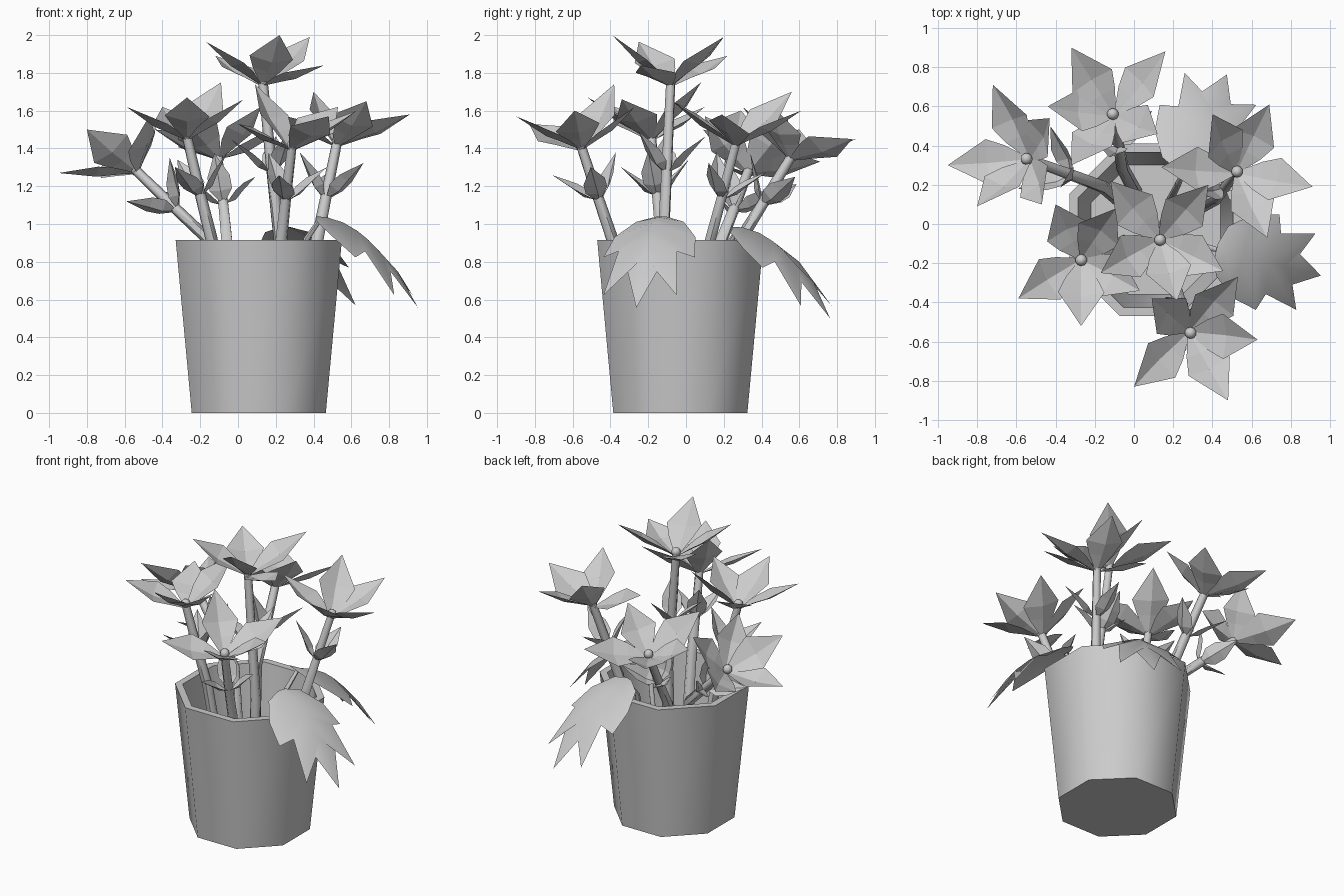
import bpy, bmesh
from math import cos, sin, radians, pi
from mathutils import Vector, Matrix

if "Cube" in bpy.data.objects:
    bpy.data.objects.remove(bpy.data.objects["Cube"])

UP = Vector((0, 0, 1))
POT = Vector((0.11, -0.03, 0))


def finish(name, bm, angle=None):
    me = bpy.data.meshes.new(name)
    bmesh.ops.recalc_face_normals(bm, faces=bm.faces)
    bm.to_mesh(me)
    bm.free()
    ob = bpy.data.objects.new(name, me)
    bpy.context.collection.objects.link(ob)
    if angle:
        bpy.ops.object.select_all(action='DESELECT')
        bpy.context.view_layer.objects.active = ob
        ob.select_set(True)
        bpy.ops.object.shade_smooth_by_angle(angle=radians(angle))
    return ob


def tube(name, pts, r0, r1):
    cu = bpy.data.curves.new(name, 'CURVE')
    cu.dimensions = '3D'
    cu.bevel_depth = 1
    cu.bevel_resolution = 1
    sp = cu.splines.new('POLY')
    sp.points.add(len(pts) - 1)
    for i, p in enumerate(pts):
        sp.points[i].co = (*p, 1)
        sp.points[i].radius = r0 + (r1 - r0) * i / (len(pts) - 1)
    ob = bpy.data.objects.new(name, cu)
    bpy.context.collection.objects.link(ob)
    bpy.ops.object.select_all(action='DESELECT')
    bpy.context.view_layer.objects.active = ob
    ob.select_set(True)
    bpy.ops.object.convert(target='MESH')
    bpy.ops.object.shade_smooth_by_angle(angle=radians(60))


def whorl(name, centre, axis, tips, rows):
    """Creased pointed petals from a centre to each tip; rows are
    (fraction of length, lift of edges, lift of rib, half width)."""
    bm = bmesh.new()
    for tip in tips:
        t = Vector(tip) - centre
        side = axis.cross(t).normalized()
        up = t.cross(side).normalized()
        prev = None
        for f, lift, rib, w in rows:
            mid = centre + t * f
            row = [bm.verts.new(mid + up * lift - side * w), bm.verts.new(mid + up * rib),
                   bm.verts.new(mid + up * lift + side * w)]
            if prev:
                for i in (0, 1):
                    bm.faces.new((prev[i], prev[i + 1], row[i + 1], row[i]))
            prev = row
        end = bm.verts.new(tip)
        bm.faces.new((prev[0], prev[1], end))
        bm.faces.new((prev[1], prev[2], end))
    finish(name, bm)


# Eight-sided pot: outer wall, rim, inner wall and floor
bm = bmesh.new()
rings = []
for half, z in ((0.355, 0), (0.44, 0.915), (0.395, 0.915), (0.33, 0.25)):
    r = half / cos(pi / 8)
    rings.append([bm.verts.new(POT + Vector((r * cos(pi / 8 + i * pi / 4), r * sin(pi / 8 + i * pi / 4), z)))
                  for i in range(8)])
for a, b in zip(rings, rings[1:]):
    for i in range(8):
        bm.faces.new((a[i], a[(i + 1) % 8], b[(i + 1) % 8], b[i]))
bm.faces.new(rings[0])
bm.faces.new(rings[-1])
finish("pot", bm, 50)

# Flowers: head position, stem position at the rim, five petal tips
PETAL = [(0.03, 0, 0, 0.015), (0.3, 0.015, -0.01, 0.08), (0.52, 0.015, -0.02, 0.118)]
LEAFLET = [(0.08, 0, 0, 0.015), (0.3, 0.01, -0.02, 0.06), (0.55, 0.01, -0.01, 0.06)]
FLOWERS = [
    ((0.13, -0.08, 1.73), (0.22, -0.12),
     [(0.38, 0.20, 1.99), (-0.12, 0.22, 1.89), (-0.17, -0.25, 1.965), (0.22, -0.39, 2.0), (0.455, -0.24, 1.84)]),
    ((-0.27, -0.18, 1.44), (-0.14, -0.13),
     [(-0.59, -0.38, 1.62), (-0.27, -0.52, 1.67), (0.03, -0.34, 1.66), (-0.09, 0.08, 1.75), (-0.40, 0.10, 1.62)]),
    ((-0.53, 0.33, 1.27), (-0.16, 0.19),
     [(-0.95, 0.30, 1.27), (-0.80, 0.09, 1.50), (-0.47, 0.10, 1.57), (-0.43, 0.54, 1.56), (-0.72, 0.71, 1.33)]),
    ((-0.10, 0.55, 1.34), (-0.06, 0.29),
     [(-0.32, 0.90, 1.45), (0.16, 0.88, 1.45), (0.12, 0.46, 1.62), (-0.32, 0.30, 1.62), (-0.44, 0.60, 1.50)]),
    ((0.52, 0.26, 1.41), (0.42, 0.13),
     [(0.69, 0.61, 1.60), (0.91, 0.19, 1.58), (0.68, -0.07, 1.65), (0.14, 0.29, 1.60), (0.40, 0.56, 1.70)]),
    ((0.28, -0.55, 1.39), (0.23, -0.39),
     [(0.00, -0.83, 1.53), (0.48, -0.90, 1.57), (0.63, -0.59, 1.60), (0.53, -0.27, 1.62), (0.09, -0.38, 1.74)]),
]
for n, (head, base, tips) in enumerate(FLOWERS, 1):
    head = Vector(head)
    axis = (sum((Vector(t) for t in tips), Vector()) / 5 - head).normalized()
    rim = Vector((*base, 0.92))
    root = rim.lerp(POT, 0.4)
    root.z = 0.25
    tube(f"stem_{n}", [root, rim, rim.lerp(head, 0.5), head + axis * 0.02], 0.036, 0.026)
    whorl(f"petals_{n}", head, axis, tips, PETAL)
    # three small upright leaves part way up the stem
    node = rim.lerp(head, 0.42)
    spin = UP.rotation_difference((head - rim).normalized())
    first = (Vector(tips[0]) - head).normalized()
    leaf_tips = [node + spin @ (Matrix.Rotation(radians(a), 3, 'Z') @ Vector((first.x, first.y, 0)).normalized() * 0.2
                                + UP * 0.21) for a in (30, 140, 260)]
    whorl(f"stem_leaves_{n}", node, spin @ UP, leaf_tips, LEAFLET)
    bm = bmesh.new()
    bmesh.ops.create_uvsphere(bm, u_segments=10, v_segments=6, radius=0.03,
                              matrix=Matrix.Translation(head + axis * 0.03))
    finish(f"flower_centre_{n}", bm, 60)

# Drooping lobed leaves: (rib position, edge position, edge half width)
LOBES = [(0, 0, 0.03), (0.05, 0.03, 0.13), (0.14, 0.14, 0.22), (0.22, 0.27, 0.25), (0.28, 0.30, 0.16),
         (0.36, 0.47, 0.20), (0.43, 0.42, 0.08), (0.55, 0.55, 0)]


def big_leaf(name, root, heading):
    bm = bmesh.new()
    root = Vector(root)
    m = Matrix.Rotation(radians(heading), 3, 'Z')
    put = lambda u, v: bm.verts.new(root + m @ Vector((u, v, -1.6 * u * u - 1.6 * v * v)))
    rib = [put(u, 0) for u, _, _ in LOBES]
    for side in (1, -1):
        edge = [put(e, side * w) for _, e, w in LOBES[:-1]] + [rib[-1]]
        for i in range(len(rib) - 1):
            quad = [rib[i], rib[i + 1], edge[i + 1], edge[i]]
            if edge[i + 1] is rib[-1]:
                quad.pop(2)
            bm.faces.new(quad)
    finish(name, bm, 40)
    foot = root.lerp(POT, 0.5)
    foot.z = 0.25
    tube(name + "_stalk", [foot, root - m @ Vector((0.06, 0, 0.12)), root + m @ Vector((0.02, 0, -0.01))], 0.02, 0.012)


big_leaf("drooping_leaf_right", (0.42, -0.13, 1.04), -14)
big_leaf("drooping_leaf_back", (0.25, 0.26, 0.985), 66)
